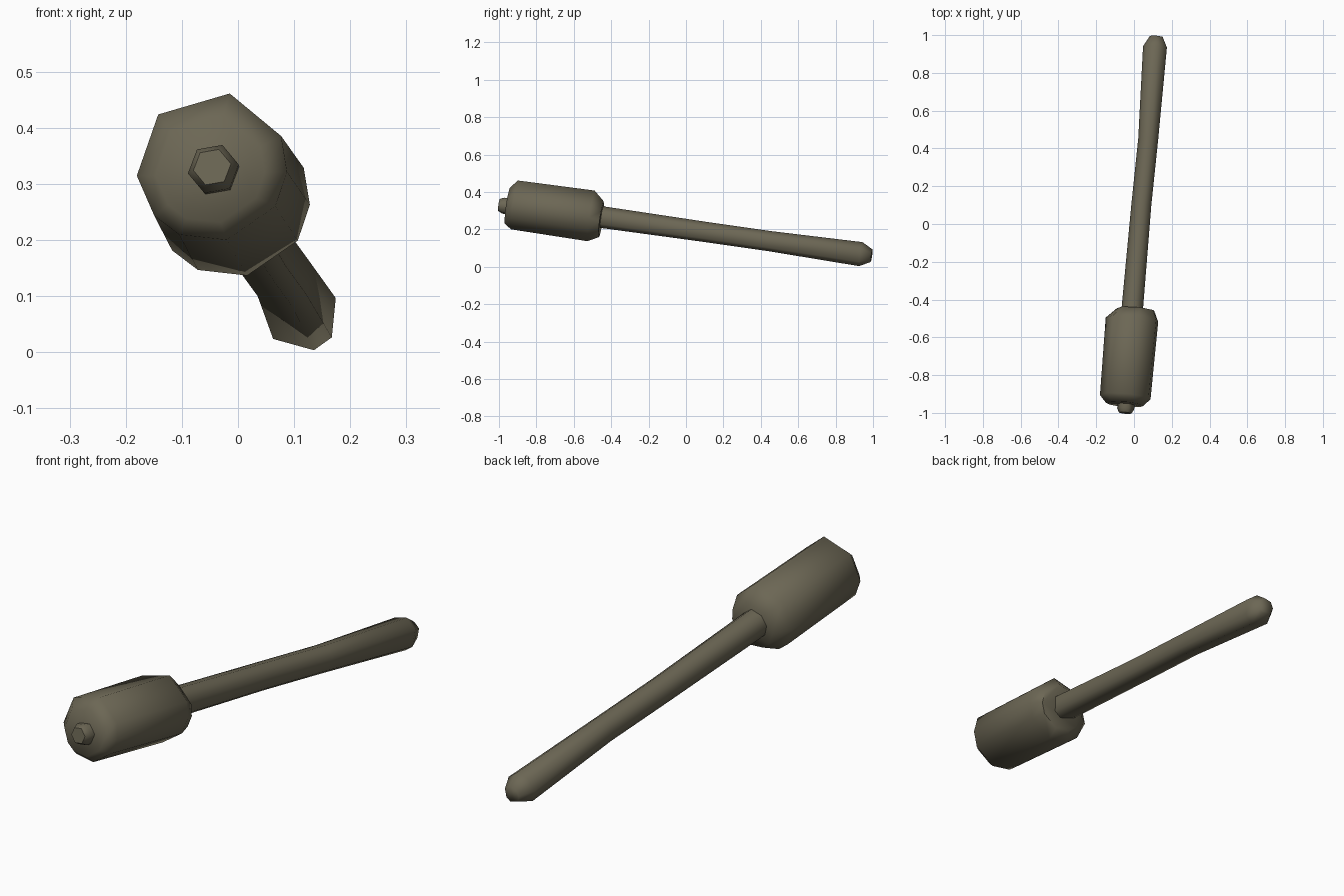
import bpy, bmesh
from math import radians, cos, sin
from mathutils import Vector

cube = bpy.data.objects.get("Cube")
if cube:
    bpy.data.objects.remove(cube)

olive = bpy.data.materials.new("drab olive")
olive.use_nodes = True
color = (0.15, 0.135, 0.09, 1)
olive.diffuse_color = color
olive.node_tree.nodes["Principled BSDF"].inputs["Base Color"].default_value = color

# Tilted axis shared by every part
origin = Vector((0.033, 0, 0.2))
slope = Vector((0.087, 1, -0.143))
side = Vector((1, -0.087, 0)).normalized()
up = side.cross(slope).normalized()


def loft(name, angles, rings):
    """Skin rings of (position, radius, side shift, up shift) along the axis."""
    bm = bmesh.new()
    loops = []
    for y, r, dx, dz in rings:
        centre = origin + slope * y
        loops.append([bm.verts.new(centre + side * (dx + r * cos(radians(a)))
                                   + up * (dz + r * sin(radians(a)))) for a in angles])
    n = len(angles)
    for a, b in zip(loops, loops[1:]):
        for i in range(n):
            j = (i + 1) % n
            bm.faces.new((a[i], a[j], b[j], b[i]))
    bm.faces.new(loops[0])
    bm.faces.new(loops[-1])
    bmesh.ops.recalc_face_normals(bm, faces=bm.faces)
    mesh = bpy.data.meshes.new(name)
    bm.to_mesh(mesh)
    bm.free()
    mesh.materials.append(olive)
    obj = bpy.data.objects.new(name, mesh)
    bpy.context.collection.objects.link(obj)
    bpy.ops.object.select_all(action='DESELECT')
    obj.select_set(True)
    bpy.context.view_layer.objects.active = obj
    bpy.ops.object.shade_smooth_by_angle(angle=radians(65))


# Faceted cylindrical head with chamfered ends
loft("head", (24, 77, 136, 187, 221, 245, 282, 328, 356), [
    (-0.953, 0.098, 0, -0.01),
    (-0.915, 0.135, 0, 0),
    (-0.505, 0.14, 0, 0),
    (-0.45, 0.1, 0.015, -0.01)])

# Long handle, slightly waisted, with a blunt tip
loft("handle", (27, 80, 130, 175, 220, 289, 323), [
    (-0.5, 0.06, 0, 0),
    (-0.43, 0.06, 0, 0),
    (0.1, 0.056, 0, 0),
    (0.45, 0.056, 0.006, 0),
    (0.935, 0.067, 0, 0),
    (0.992, 0.036, 0, 0)])

# Small stud on the front of the head
loft("front_stud", range(10, 370, 60), [
    (-0.92, 0.043, 0.008, -0.013),
    (-0.975, 0.046, 0.008, -0.013),
    (-0.998, 0.034, 0.008, -0.013)])
